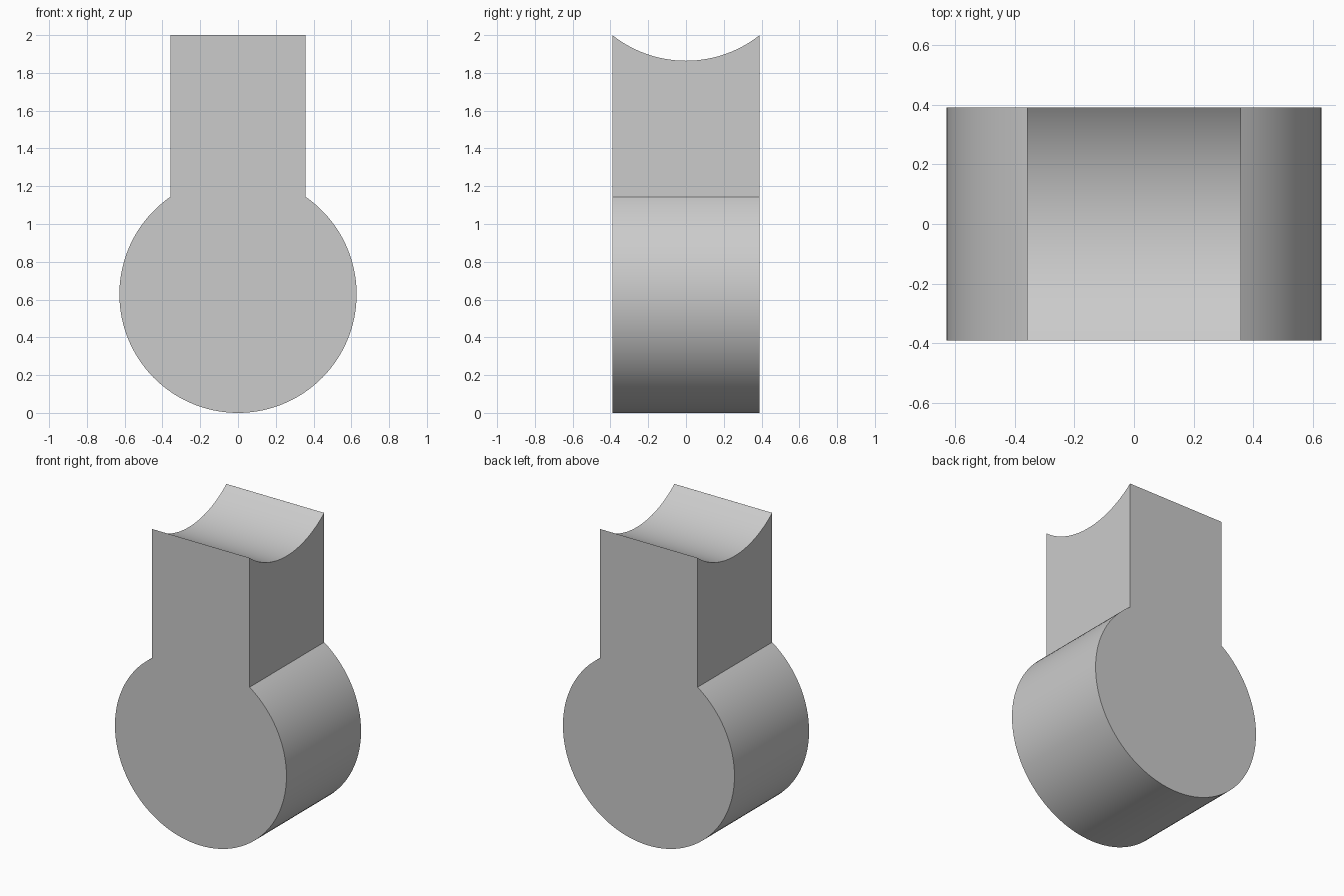
import bpy
import bmesh
from math import asin, cos, sin, pi

cube = bpy.data.objects.get("Cube")
if cube:
    bpy.data.objects.remove(cube, do_unlink=True)

RADIUS = 0.628      # round base, and also the saddle on top
HALF_DEPTH = 0.39
HALF_NECK = 0.358
TOP = 2.0

grey = bpy.data.materials.new("light_grey")
grey.use_nodes = True
colour = (0.6, 0.6, 0.6, 1)
grey.diffuse_color = colour
grey.node_tree.nodes["Principled BSDF"].inputs["Base Color"].default_value = colour


def prism(name, points, axis, half_length):
    """Extrude a 2D outline (u, z) along the x or y axis."""
    bm = bmesh.new()
    direction = (1, 0, 0) if axis == "x" else (0, 1, 0)
    verts = [bm.verts.new((-half_length, u, z) if axis == "x" else (u, -half_length, z))
             for u, z in points]
    face = bm.faces.new(verts)
    grown = bmesh.ops.extrude_face_region(bm, geom=[face])
    moved = [g for g in grown["geom"] if isinstance(g, bmesh.types.BMVert)]
    bmesh.ops.translate(bm, verts=moved, vec=[d * 2 * half_length for d in direction])
    bmesh.ops.recalc_face_normals(bm, faces=bm.faces)
    mesh = bpy.data.meshes.new(name)
    bm.to_mesh(mesh)
    bm.free()
    obj = bpy.data.objects.new(name, mesh)
    bpy.context.collection.objects.link(obj)
    return obj


def arc(centre_z, start, end, steps):
    return [(RADIUS * cos(a), centre_z + RADIUS * sin(a))
            for a in (start + (end - start) * i / steps for i in range(steps + 1))]


# Keyhole body: round base joined to a straight neck
shoulder = asin(HALF_NECK / RADIUS)
outline = arc(RADIUS, pi / 2 + shoulder, 2.5 * pi - shoulder, 96)
outline += [(HALF_NECK, TOP), (-HALF_NECK, TOP)]
body = prism("keyhole_body", outline, "y", HALF_DEPTH)
body.data.materials.append(grey)

# Saddle cutter: a cylinder across the neck meeting its front and back top edges
saddle_z = TOP + RADIUS * cos(asin(HALF_DEPTH / RADIUS))
cutter = prism("saddle_cutter", arc(saddle_z, 0, 2 * pi, 128)[:-1], "x", 1)
cutter.hide_render = True

bpy.ops.object.select_all(action="DESELECT")
body.select_set(True)
bpy.context.view_layer.objects.active = body
cut = body.modifiers.new("saddle", "BOOLEAN")
cut.operation = "DIFFERENCE"
cut.solver = "EXACT"
cut.object = cutter
bpy.ops.object.modifier_apply(modifier=cut.name)
bpy.data.objects.remove(cutter, do_unlink=True)
bpy.ops.object.shade_smooth_by_angle(angle=pi / 6)
